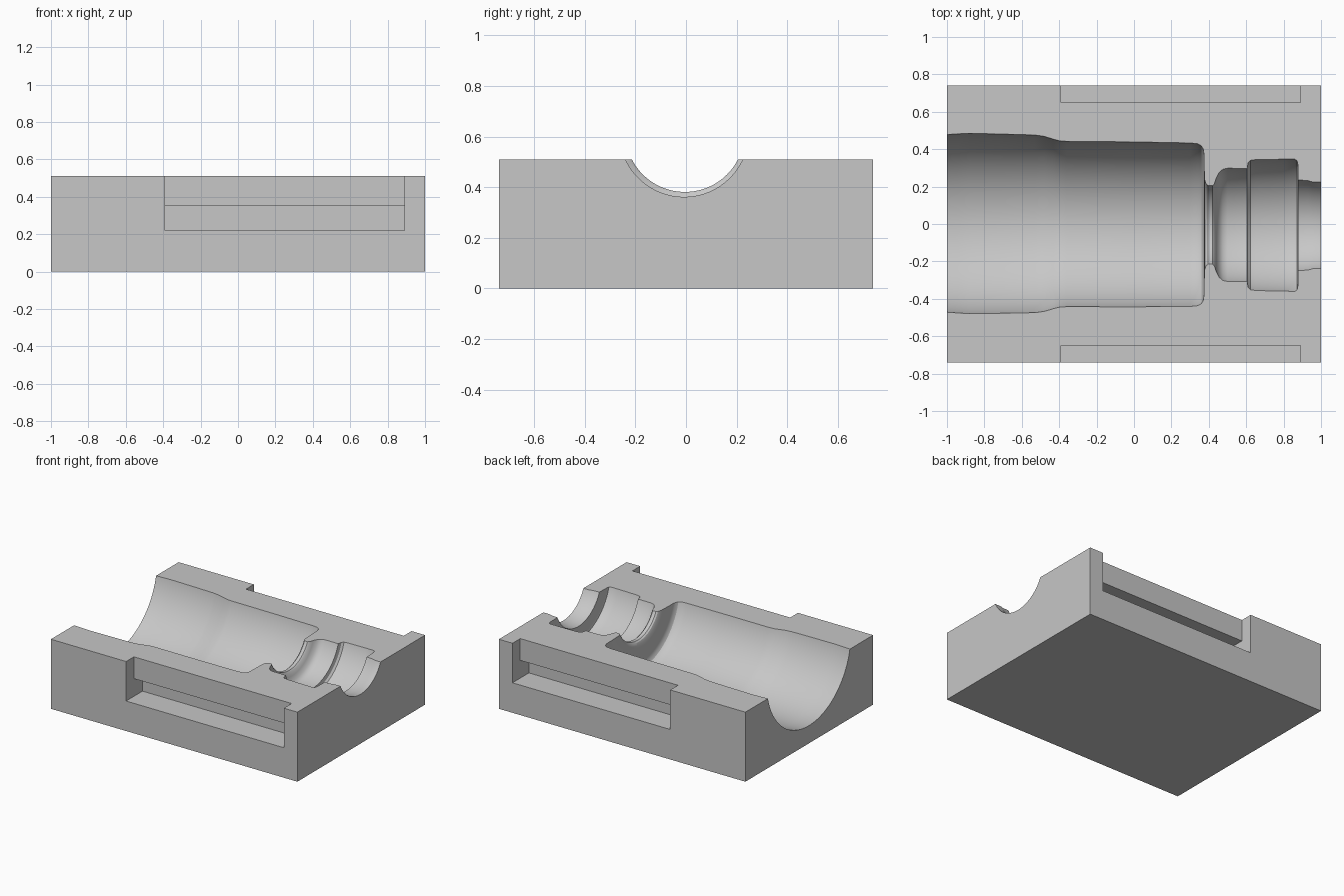
import bpy, bmesh, math

if "Cube" in bpy.data.objects:
    bpy.data.objects.remove(bpy.data.objects["Cube"])

HALF_Y, TOP = 0.74, 0.51      # block half depth and height
AXIS_Z = 0.617                # height of the cavity's turning axis
SEGS = 128

grey = bpy.data.materials.new("plain grey")
grey.diffuse_color = (0.57, 0.57, 0.57, 1)
grey.use_nodes = True
grey.node_tree.nodes["Principled BSDF"].inputs["Base Color"].default_value = grey.diffuse_color


def make_object(name, bm):
    bmesh.ops.recalc_face_normals(bm, faces=bm.faces)
    mesh = bpy.data.meshes.new(name)
    bm.to_mesh(mesh)
    bm.free()
    mesh.materials.append(grey)
    obj = bpy.data.objects.new(name, mesh)
    bpy.context.collection.objects.link(obj)
    return obj


def prism(name, profile, x0, x1):
    """Extrude a (y, z) outline along x."""
    bm = bmesh.new()
    face = bm.faces.new([bm.verts.new((x0, y, z)) for y, z in profile])
    ext = bmesh.ops.extrude_face_region(bm, geom=[face])
    bmesh.ops.translate(bm, vec=(x1 - x0, 0, 0),
                        verts=[v for v in ext["geom"] if isinstance(v, bmesh.types.BMVert)])
    return make_object(name, bm)


def turned(name, profile):
    """Revolve (x, half width at the top face) points about the cavity axis."""
    bm = bmesh.new()
    rings = []
    for x, w in profile:
        r = math.hypot(w, AXIS_Z - TOP)
        cy = -0.002 - 0.0055 * x          # the axis is very slightly skewed
        rings.append([bm.verts.new((x, cy + r * math.cos(a), AXIS_Z + r * math.sin(a)))
                      for a in (2 * math.pi * i / SEGS for i in range(SEGS))])
    for a, b in zip(rings, rings[1:]):
        for i in range(SEGS):
            j = (i + 1) % SEGS
            bm.faces.new((a[i], a[j], b[j], b[i]))
    bm.faces.new(rings[0])
    bm.faces.new(rings[-1])
    return make_object(name, bm)


# Mould block
block = prism("mould_block", [(-HALF_Y, 0), (HALF_Y, 0), (HALF_Y, TOP), (-HALF_Y, TOP)], -1, 1)

# Bottle-shaped cavity: body, shoulder, neck, two collars, outlet
cavity = turned("cavity_cutter", [
    (-1.1, .470), (-1.0, .475), (-.94, .479), (-.88, .482), (-.7, .479),
    (-.53, .475), (-.48, .468), (-.43, .453), (-.40, .445), (-.36, .442),
    (0, .441), (.30, .437), (.34, .433), (.36, .422), (.370, .405), (.374, .38),
    (.375, .30), (.378, .24), (.385, .22), (.395, .211), (.42, .210),
    (.43, .220), (.44, .25), (.455, .28), (.475, .297), (.50, .303),
    (.605, .303), (.610, .333), (.622, .346), (.65, .350), (.80, .353),
    (.86, .353), (.872, .346), (.876, .325), (.878, .243),
    (.93, .239), (.955, .232), (1.1, .231)])

# Undercut clamp slots on both long sides
slot = [(.8, .22), (.55, .22), (.55, .35), (.65, .35), (.65, .6), (.8, .6)]
cutters = [cavity]
for side, label in ((-1, "front"), (1, "back")):
    cutters.append(prism(label + "_slot_cutter", [(side * y, z) for y, z in slot], -.39, .89))

for cutter in cutters:
    cutter.hide_render = True
    mod = block.modifiers.new(cutter.name, "BOOLEAN")
    mod.operation = "DIFFERENCE"
    mod.solver = "EXACT"
    mod.object = cutter

# Bake the cuts, then drop the cutters
depsgraph = bpy.context.evaluated_depsgraph_get()
result = bpy.data.meshes.new_from_object(block.evaluated_get(depsgraph))
block.modifiers.clear()
block.data = result
result.materials.clear()
result.materials.append(grey)
for cutter in cutters:
    bpy.data.objects.remove(cutter)

# Smooth cavity, crisp block edges
bpy.ops.object.select_all(action="DESELECT")
block.select_set(True)
bpy.context.view_layer.objects.active = block
bpy.ops.object.shade_smooth_by_angle(angle=math.radians(30))
